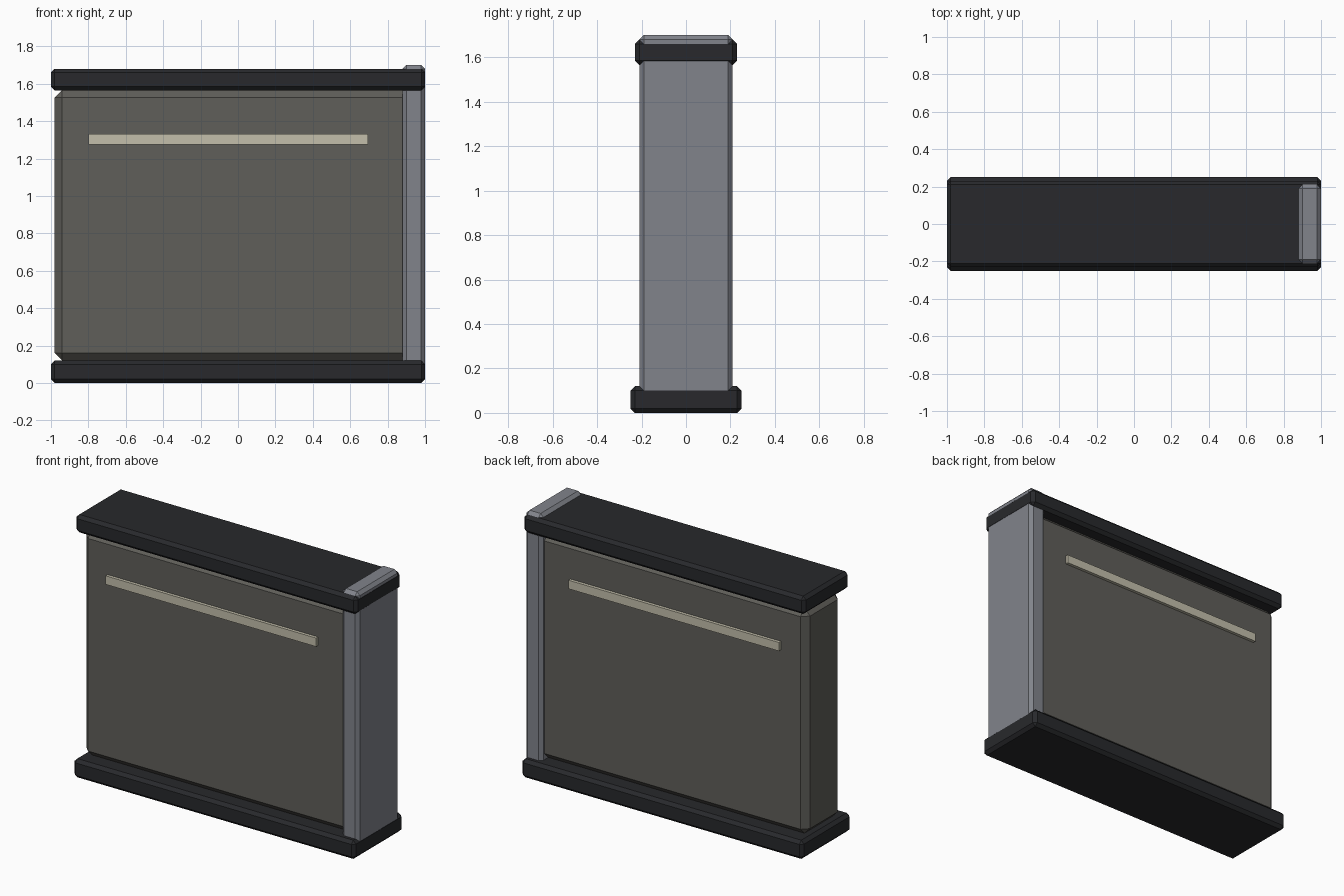
import bpy
import bmesh
from mathutils import Vector

if "Cube" in bpy.data.objects:
    bpy.data.objects.remove(bpy.data.objects["Cube"])


def material(name, rgb):
    m = bpy.data.materials.new(name)
    m.diffuse_color = (*rgb, 1)
    m.use_nodes = True
    m.node_tree.nodes["Principled BSDF"].inputs["Base Color"].default_value = m.diffuse_color
    return m


def box(name, lo, hi, mat, chamfer=0.0):
    """Box between two corners, with flat one-segment chamfers."""
    lo, hi = Vector(lo), Vector(hi)
    size, mid = hi - lo, (hi + lo) / 2
    bm = bmesh.new()
    bmesh.ops.create_cube(bm, size=1)
    for v in bm.verts:
        v.co = Vector(c * s for c, s in zip(v.co, size))
    if chamfer:
        bmesh.ops.bevel(bm, geom=bm.edges[:], offset=chamfer, segments=1,
                        profile=0.5, affect='EDGES', clamp_overlap=True)
    mesh = bpy.data.meshes.new(name)
    bm.to_mesh(mesh)
    bm.free()
    mesh.materials.append(mat)
    ob = bpy.data.objects.new(name, mesh)
    ob.location = mid
    bpy.context.collection.objects.link(ob)
    return ob


dark = material("dark_trim", (0.021, 0.022, 0.025))
steel = material("grey_steel", (0.22, 0.23, 0.26))
panel = material("panel_grey", (0.115, 0.112, 0.10))
cream = material("cream_stripe", (0.55, 0.52, 0.41))

# Base plinth and top cap
box("base_plinth", (-1, -0.25, 0), (1, 0.25, 0.12), dark, 0.02)
box("top_cap", (-1, -0.23, 1.565), (1, 0.23, 1.68), dark, 0.02)

# Main wall panel, tucked into the end post
box("wall_panel", (-0.98, -0.18, 0.12), (0.94, 0.18, 1.565), panel, 0.04)

# End post running the full height
box("end_post", (0.88, -0.21, 0.001), (0.999, 0.21, 1.70), steel, 0.02)

# Raised stripe on both faces
for side, s in (("front", -1), ("back", 1)):
    y = sorted((s * 0.17, s * 0.20))
    box(side + "_stripe", (-0.80, y[0], 1.275), (0.695, y[1], 1.33), cream)
